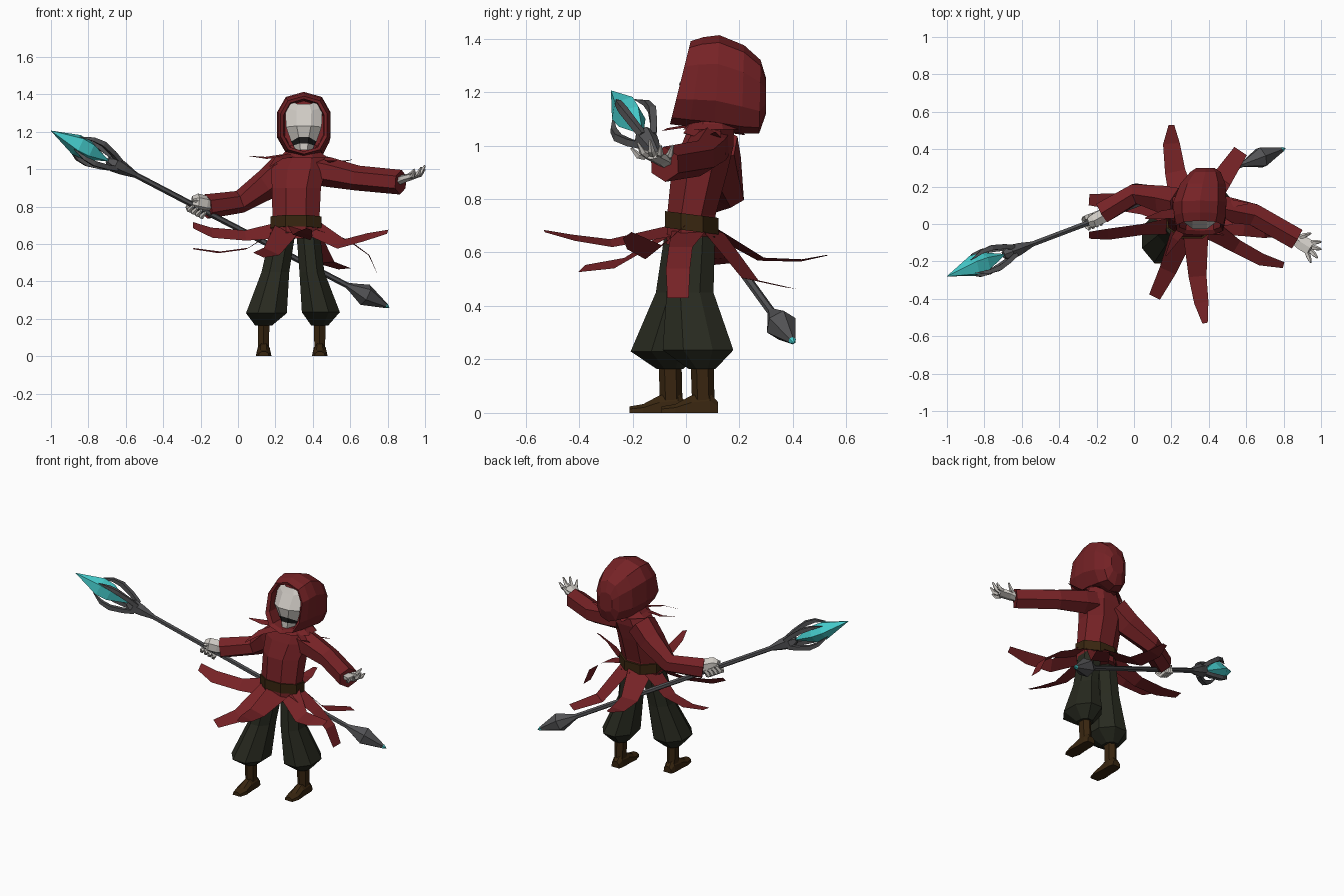
import bpy
import bmesh
from math import sin, cos, pi, copysign
from mathutils import Vector

cube = bpy.data.objects.get("Cube")
if cube:
    bpy.data.objects.remove(cube, do_unlink=True)


def make_material(name, red, green, blue):
    material = bpy.data.materials.new(name)
    material.use_nodes = True
    colour = (red, green, blue, 1)
    material.diffuse_color = colour
    material.node_tree.nodes["Principled BSDF"].inputs["Base Color"].default_value = colour
    return material


RED = make_material("red cloth", .18, .016, .019)
GREEN = make_material("dark green trousers", .021, .023, .014)
BROWN = make_material("brown leather", .04, .019, .005)
BONE = make_material("pale bone", .62, .59, .55)
GREY = make_material("dark grey metal", .085, .085, .09)
TEAL = make_material("teal crystal", .06, .6, .6)
BLACK = make_material("black mouth", .012, .012, .012)


def finish(name, bm, *materials):
    bmesh.ops.recalc_face_normals(bm, faces=bm.faces)
    mesh = bpy.data.meshes.new(name)
    bm.to_mesh(mesh)
    bm.free()
    for material in materials:
        mesh.materials.append(material)
    obj = bpy.data.objects.new(name, mesh)
    bpy.context.scene.collection.objects.link(obj)


def loft(name, rings, material, caps=True):
    """Skin a row of closed rings with quads."""
    bm = bmesh.new()
    loops = [[bm.verts.new(p) for p in ring] for ring in rings]
    n = len(loops[0])
    for a, b in zip(loops, loops[1:]):
        for i in range(n):
            j = (i + 1) % n
            bm.faces.new((a[i], a[j], b[j], b[i]))
    if caps:
        bm.faces.new(loops[0])
        bm.faces.new(loops[-1])
    finish(name, bm, material)


def level_ring(cx, cy, z, rx, ry, n=8, tilt=0):
    angles = [2 * pi * (i + .5) / n for i in range(n)]
    return [(cx + rx * cos(a), cy + ry * sin(a), z + tilt * sin(a)) for a in angles]


def tube(name, points, radii, material, n=6):
    """Sweep a polygon along a path; a radius may be (across, upright)."""
    path = [Vector(p) for p in points]
    rings = []
    for i, p in enumerate(path):
        along = (path[min(i + 1, len(path) - 1)] - path[max(i - 1, 0)]).normalized()
        across = along.cross(Vector((0, 0, 1))).normalized()
        upright = across.cross(along)
        r = radii[i] if isinstance(radii[i], tuple) else (radii[i], radii[i])
        rings.append([p + across * r[0] * cos(2 * pi * (k + .5) / n)
                      + upright * r[1] * sin(2 * pi * (k + .5) / n) for k in range(n)])
    loft(name, rings, material)


def ribbon(name, points, widths, tilt):
    """Flat cloth strip rolled about its own path by tilt."""
    path = [Vector(p) for p in points]
    bm = bmesh.new()
    rows = []
    for i, p in enumerate(path):
        along = path[min(i + 1, len(path) - 1)] - path[max(i - 1, 0)]
        across = Vector((along.y, -along.x, 0)).normalized()
        side = (across * cos(tilt) + Vector((0, 0, sin(tilt)))) * widths[i] / 2
        rows.append((bm.verts.new(p - side), bm.verts.new(p + side)))
    for a, b in zip(rows, rows[1:]):
        bm.faces.new((a[0], a[1], b[1], b[0]))
    finish(name, bm, RED)


# Robe body, collar and belt
loft("robe_body", [
    level_ring(.31, .02, .63, .14, .1), level_ring(.31, .02, .74, .136, .098),
    level_ring(.312, .05, .9, .142, .113), level_ring(.325, .08, 1.0, .158, .106),
    level_ring(.345, .095, 1.07, .125, .091), level_ring(.35, .1, 1.13, .07, .07)], RED)
loft("collar", [level_ring(.35, .1, 1.1, .08, .075), level_ring(.345, .095, 1.06, .15, .115)],
     RED, caps=False)
loft("belt", [level_ring(.31, .022, z, .147, .108, tilt=-.014) for z in (.68, .742)], BROWN)

# Sleeves
tube("right_sleeve", [(.25, .11, 1.0), (.16, .13, .922), (.01, .163, .825), (-.17, .06, .8)],
     [.09, .083, .061, .066], RED)
tube("left_sleeve", [(.4, .09, 1.0), (.48, .08, .985), (.64, .05, .952), (.87, -.08, .93)],
     [.08, .08, .067, .066], RED)

# Trousers and boots, one leg at a time
legs = {
    "right": [(.24, .0, .66, .072, .088), (.2, -.025, .45, .08, .095),
              (.152, -.075, .23, .118, .143), (.137, -.06, .165, .05, .055)],
    "left": [(.375, .03, .66, .068, .085), (.395, .015, .45, .072, .095),
             (.443, .045, .235, .11, .143), (.437, .06, .165, .05, .055)],
}
for side, rings in legs.items():
    loft(side + "_trouser_leg", [level_ring(*r) for r in rings], GREEN)
    ax, ay = rings[-1][:2]
    loft(side + "_boot_shaft", [level_ring(ax, ay, .2, .036, .043, 6),
                                level_ring(ax, ay + .005, .03, .033, .042, 6)], BROWN)
    foot = []
    for dy, half, height in ((.06, .028, .04), (.03, .036, .075), (-.04, .037, .065),
                             (-.1, .042, .033), (-.152, .028, .024)):
        foot.append([(ax + half * u, ay + dy, height * v) for u, v in
                     ((-1, 0), (1, 0), (.9, .6), (.4, 1), (-.4, 1), (-.9, .6))])
    loft(side + "_boot_foot", foot, BROWN)

# Hood: boxy shell folded inward at the front opening, its back turned to the left
HX = .352


def squared(value):
    return copysign(abs(value) ** .8, value)


def hood_ring(y, half, low, high, slant, shift=0):
    mid, tall = (low + high) / 2, (high - low) / 2
    ring = []
    for i in range(10):
        a = 2 * pi * (i + .5) / 10
        z = mid + tall * squared(sin(a))
        ring.append((HX + shift + half * squared(cos(a)), y + slant * (z - 1.12), z))
    return ring


loft("hood", [
    hood_ring(.1, .106, 1.095, 1.365, .1), hood_ring(-.03, .112, 1.095, 1.375, .2),
    hood_ring(-.05, .13, 1.08, 1.39, .25), hood_ring(.02, .144, 1.07, 1.405, .15),
    hood_ring(.11, .148, 1.06, 1.413, .05), hood_ring(.21, .126, 1.045, 1.375, .03, .016),
    hood_ring(.275, .085, 1.045, 1.32, .02, .03), hood_ring(.3, .05, 1.12, 1.25, .0, .03)], RED)

# Mask: rows of half width, centre height, edge height and nose depth
bm = bmesh.new()
rows = []
for half, mid_z, edge_z, nose in ((.075, 1.335, 1.365, .035), (.1, 1.3, 1.33, .015),
                                  (.095, 1.235, 1.225, -.034), (.068, 1.188, 1.147, -.022),
                                  (.056, 1.145, 1.126, -.02), (.045, 1.102, 1.1, -.022)):
    rows.append([bm.verts.new((HX + half * u, nose + .05 * u * u, mid_z + (edge_z - mid_z) * abs(u)))
                 for u in (-1, -.4, .4, 1)])
for r, (a, b) in enumerate(zip(rows, rows[1:])):
    for i in range(3):
        face = bm.faces.new((a[i], a[i + 1], b[i + 1], b[i]))
        face.material_index = 1 if r == 3 else 0
finish("mask", bm, BONE, BLACK)

# Cloth strips flying out from the belt
strips = [
    ([(.27, .1, .68), (.22, .28, .575), (.2, .43, .57), (.2, .53, .59)], (.15, .11, .09, .03), .1),
    ([(.37, .1, .68), (.47, .24, .5), (.57, .39, .467)], (.14, .11, .08), .08),
    ([(.2, .06, .67), (.05, .1, .575), (-.1, .12, .555), (-.24, .13, .575)],
     (.13, .1, .09, .06), .1),
    ([(.2, -.01, .67), (.04, -.03, .645), (-.14, -.055, .66), (-.24, -.06, .7)],
     (.12, .08, .08, .05), .75),
    ([(.26, -.05, .68), (.18, -.25, .56), (.11, -.39, .54)], (.14, .1, .07), .4),
    ([(.33, -.06, .68), (.34, -.28, .635), (.36, -.42, .655), (.38, -.53, .68)],
     (.14, .1, .08, .03), .3),
    ([(.41, -.03, .68), (.55, -.12, .6), (.68, -.19, .635), (.8, -.22, .665)],
     (.13, .09, .08, .04), -.6),
    ([(.42, .01, .68), (.59, -.02, .62), (.7, -.03, .54), (.75, -.03, .43)],
     (.13, .09, .09, .08), 0),
]
for i, (points, widths, tilt) in enumerate(strips):
    ribbon("cloth_strip_%d" % (i + 1), points, widths, tilt)

# Torn ends of the collar
for i, (start, mid, tip) in enumerate((
        ((.26, .06, 1.075), (.15, .05, 1.06), (.06, .03, 1.07)),
        ((.43, .1, 1.075), (.52, .11, 1.035), (.61, .11, 1.05)),
        ((.29, .02, 1.075), (.22, -.08, 1.06), (.17, -.17, 1.015)),
        ((.35, .15, 1.08), (.33, .19, 1.05), (.32, .22, 1.04)),
        ((.42, .04, 1.075), (.48, .01, 1.04), (.53, .0, 1.045)))):
    ribbon("collar_tatter_%d" % (i + 1), (start, mid, tip), (.06, .045, .008), .25)

# Staff: every part placed by its distance along one slanted axis
HEAD, FOOT = Vector((-1, -.28, 1.205)), Vector((.81, .405, .26))
AXIS = (FOOT - HEAD).normalized()
LENGTH = (FOOT - HEAD).length
ACROSS = AXIS.cross(Vector((0, 0, 1))).normalized()
UPRIGHT = ACROSS.cross(AXIS)


def on_staff(d, r=0, a=0):
    return HEAD + AXIS * d + (ACROSS * cos(a) + UPRIGHT * sin(a)) * r


def staff_part(name, profile, material, n=6):
    tube(name, [on_staff(d) for d, r in profile], [r for d, r in profile], material, n)


staff_part("staff_shaft", [(.36, .02), (.4, .045), (.46, .036), (.54, .016), (LENGTH - .27, .016),
                           (LENGTH - .24, .026), (LENGTH - .155, .06), (LENGTH - .02, .013)], GREY)
staff_part("staff_foot_crystal", [(LENGTH - .06, .02), (LENGTH - .02, .014), (LENGTH, .001)], TEAL)
staff_part("staff_crystal", [(0, .001), (.17, .06), (.24, .056), (.36, .006)], TEAL, 5)
for i in range(4):
    a = pi / 4 + i * pi / 2
    tube("staff_prong_%d" % (i + 1),
         [on_staff(d, r, a) for d, r in ((.42, .03), (.36, .058), (.28, .083), (.22, .08), (.15, .052))],
         [.018, .018, .019, .015, .002], GREY, 4)

# Right hand gripping the staff
tube("right_fist", [(-.14, .06, .805), (-.18, .035, .815), (-.22, .015, .825), (-.245, .01, .825)],
     [.034, (.042, .045), (.04, .045), (.025, .03)], BONE)
grip = (Vector((-.2, .02, .8)) - HEAD).dot(AXIS)
for i in range(4):
    d = grip - .05 + i * .026
    tube("right_finger_%d" % (i + 1), [on_staff(d, .036, a) for a in (2.6, 3.8, 4.9, 6.0)],
         [.016, .016, .015, .009], BONE, 5)
tube("right_thumb", [on_staff(grip + .02, .035, 2), on_staff(grip - .03, .036, 1),
                     on_staff(grip - .06, .03, .6)], [.015, .014, .007], BONE, 5)

# Left hand, open with spread fingers
tube("left_palm", [(.85, -.07, .935), (.89, -.095, .95), (.945, -.13, .965)],
     [(.028, .024), (.045, .022), (.045, .017)], BONE)
for i, (root, tip) in enumerate((
        ((.95, -.1, .965), (1.0, -.095, 1.0)), ((.955, -.125, .968), (1.0, -.135, 1.02)),
        ((.945, -.145, .965), (.98, -.18, 1.01)), ((.925, -.155, .96), (.945, -.205, .99)),
        ((.89, -.07, .955), (.945, -.05, 1.0)))):
    bend = (Vector(root) + Vector(tip)) / 2 - Vector((0, 0, .012))
    tube("left_finger_%d" % (i + 1), [root, bend, tip], [.015, .013, .005], BONE, 5)
